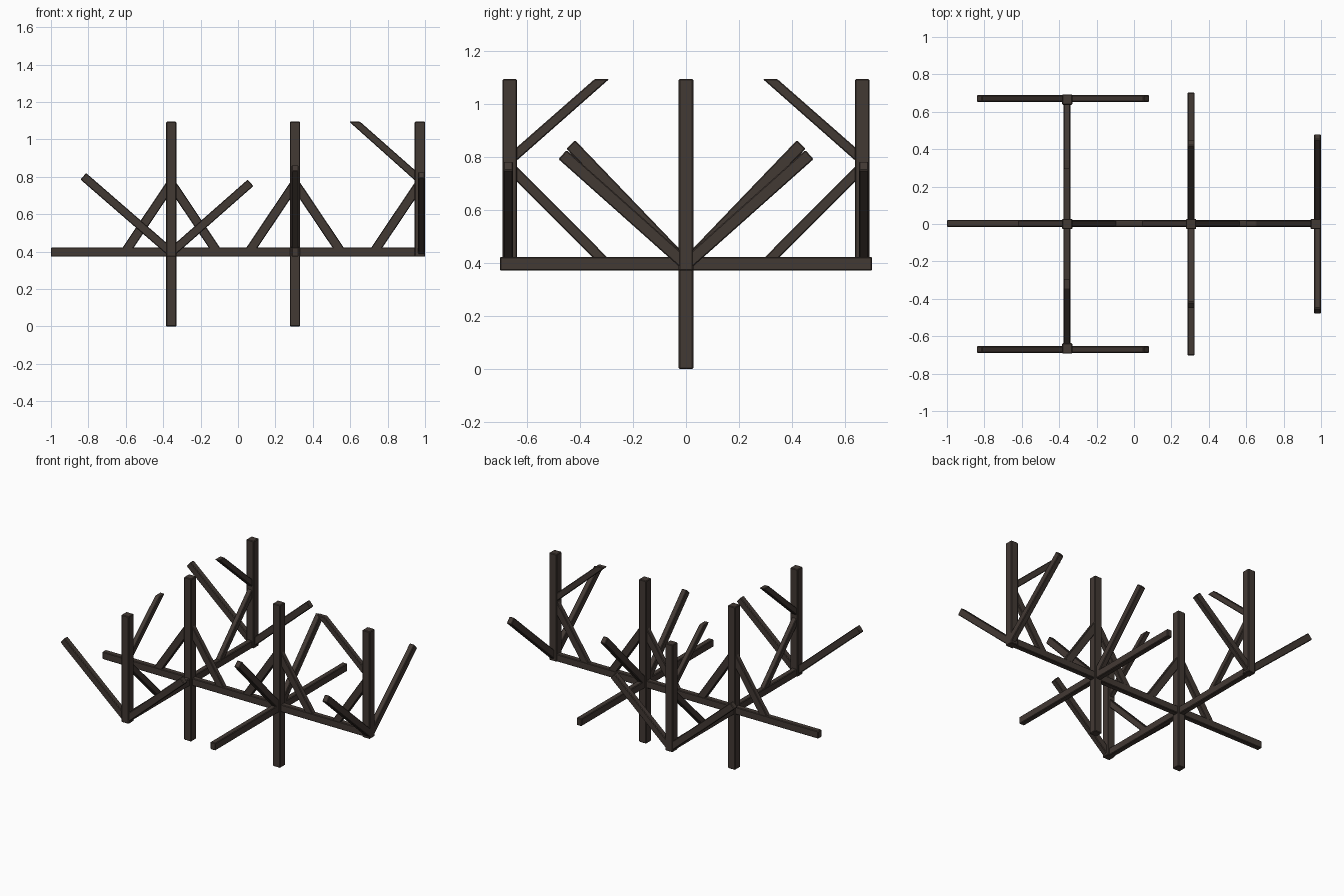
import bpy, bmesh, math

if "Cube" in bpy.data.objects:
    bpy.data.objects.remove(bpy.data.objects["Cube"])

wood = bpy.data.materials.new("dark brown wood")
wood.diffuse_color = (0.055, 0.041, 0.034, 1)
wood.use_nodes = True
wood.node_tree.nodes["Principled BSDF"].inputs["Base Color"].default_value = wood.diffuse_color

POST, TALL, THIN, TOP = 0.055, 0.05, 0.037, 1.095
XL, XM, XR, YS = -0.357, 0.305, 0.9725, 0.665


def prism(name, axis, pts, centre, thick):
    """Extrude a side profile (u, z). axis 'x': u runs along x; axis 'y': u runs along y."""
    bm = bmesh.new()
    rings = []
    for d in (centre - thick / 2, centre + thick / 2):
        rings.append([bm.verts.new((u, d, z) if axis == 'x' else (d, u, z)) for u, z in pts])
    n = len(pts)
    bm.faces.new(rings[0])
    bm.faces.new(rings[1])
    for i in range(n):
        j = (i + 1) % n
        bm.faces.new((rings[0][i], rings[0][j], rings[1][j], rings[1][i]))
    bmesh.ops.recalc_face_normals(bm, faces=bm.faces)
    me = bpy.data.meshes.new(name)
    bm.to_mesh(me)
    bm.free()
    me.materials.append(wood)
    ob = bpy.data.objects.new(name, me)
    bpy.context.collection.objects.link(ob)
    bev = ob.modifiers.new("worn_edges", 'BEVEL')
    bev.width = 0.004
    bev.segments = 1
    return ob


def post(name, x, y, z0):
    h = POST / 2
    prism(name, 'x', [(x - h, z0), (x + h, z0), (x + h, TOP), (x - h, TOP)], y, POST)


def rail(name, axis, u0, u1, centre):
    prism(name, axis, [(u0, 0.373), (u1, 0.373), (u1, 0.423), (u0, 0.423)], centre, THIN)


def strut(name, axis, a, b, centre, width=0.046):
    """Square-cut sloping strut from a to b."""
    dx, dz = b[0] - a[0], b[1] - a[1]
    L = math.hypot(dx, dz)
    nx, nz = -dz / L * width / 2, dx / L * width / 2
    prism(name, axis, [(a[0] + nx, a[1] + nz), (a[0] - nx, a[1] - nz),
                       (b[0] - nx, b[1] - nz), (b[0] + nx, b[1] + nz)], centre, THIN)


def brace(name, axis, origin, side, pts, centre):
    """Knee brace whose profile is given as distances from a post, cut to fit."""
    prism(name, axis, [(origin + side * u, z) for u, z in pts], centre, 0.034)


# posts
post("left_ground_post", XL, 0, 0)
post("middle_ground_post", XM, 0, 0)
post("end_post", XR, 0, 0.373)
for s in (-1, 1):
    post("side_post", XL, s * YS, 0.373)

# horizontal beams
rail("main_beam", 'x', -1, 0.985, 0.003)
rail("left_cross_beam", 'y', -0.685, 0.685, -0.359)
rail("middle_cross_beam", 'y', -0.703, 0.703, XM)

# sloping V struts
for s in (-1, 1):
    strut("side_strut_left", 'x', (XL, 0.395), (-0.827, 0.803), s * 0.671)
    strut("side_strut_right", 'x', (XL, 0.395), (0.067, 0.768), s * 0.671)
    strut("end_strut", 'y', (0, 0.395), (s * 0.466, 0.81), 0.981)
    strut("middle_strut", 'y', (0, 0.395), (s * 0.435, 0.848), XM)

# lower knee braces along the main beam
low = [(0.265, 0.415), (0.205, 0.415), (0.02, 0.69), (0.02, 0.78)]
for x, sides in ((XL, (-1, 1)), (XM, (-1, 1)), (XR, (-1,))):
    for s in sides:
        brace("lower_brace", 'x', x, s, low, 0.003)

# upper brace on the end post
brace("end_upper_brace", 'x', XR, -1,
      [(0.378, TOP), (0.32, TOP), (0.02, 0.83), (0.02, 0.775)], 0.003)

# lower and upper braces on the side posts, pointing inward
for s in (-1, 1):
    brace("side_lower_brace", 'y', s * YS, -s,
          [(0.375, 0.415), (0.32, 0.415), (0.02, 0.715), (0.02, 0.772)], -0.359)
    brace("side_upper_brace", 'y', s * YS, -s,
          [(0.375, TOP), (0.32, TOP), (0.02, 0.832), (0.02, 0.782)], -0.359)
